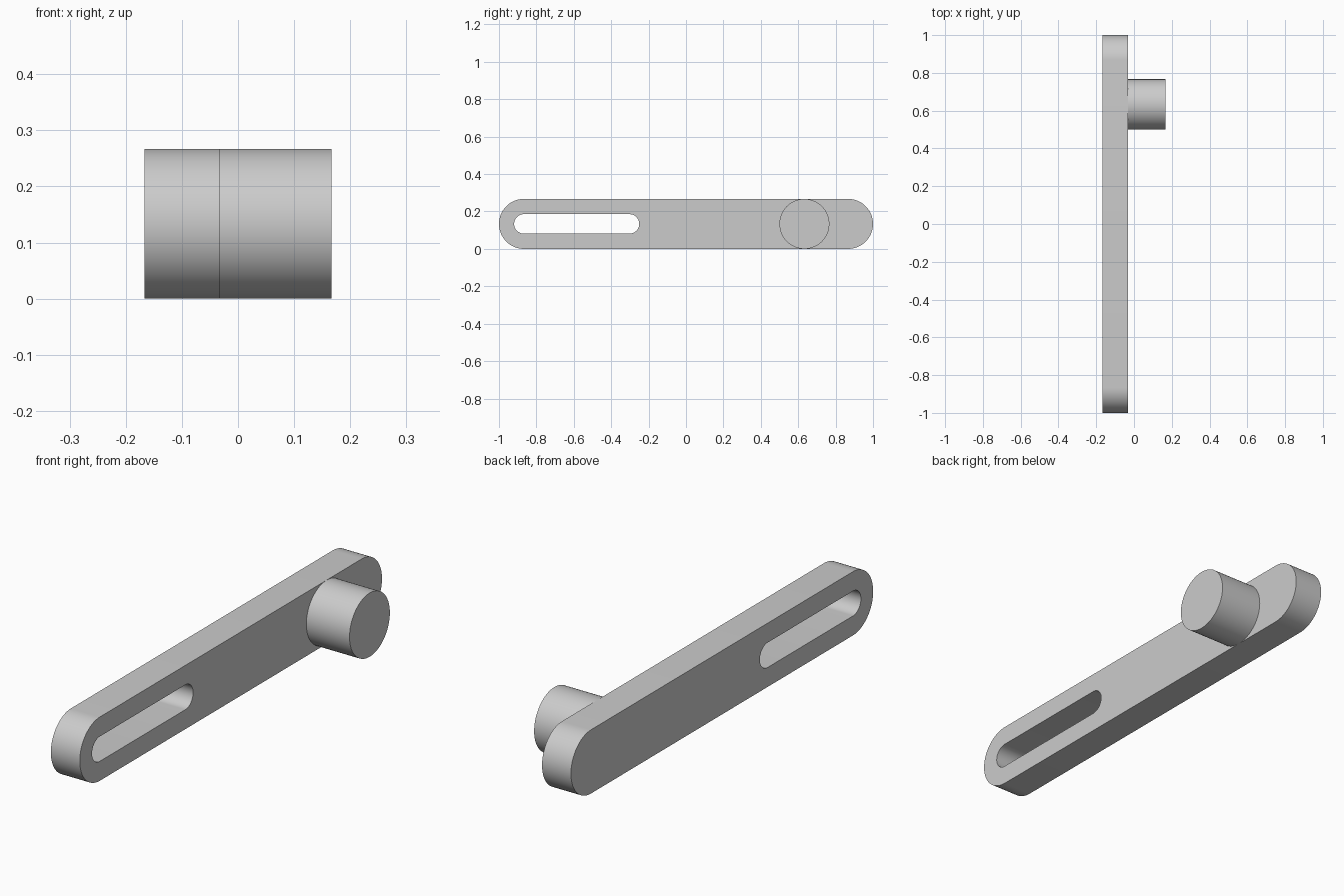
import bpy, bmesh, math

cube = bpy.data.objects.get("Cube")
if cube:
    bpy.data.objects.remove(cube, do_unlink=True)

metal = bpy.data.materials.new("light grey metal")
metal.use_nodes = True
GREY = (0.6, 0.6, 0.6, 1)
metal.diffuse_color = GREY
metal.node_tree.nodes["Principled BSDF"].inputs["Base Color"].default_value = GREY

R = 0.1335            # bar half height, also the pin radius
X_BACK, X_FACE, X_TIP = -0.167, -0.033, 0.167
STEPS = 32            # segments per half circle


def stadium(bm, x, y0, y1, radius):
    """Ring of vertices around a slot outline in the YZ plane."""
    ring = []
    for centre, start in ((y1, -math.pi / 2), (y0, math.pi / 2)):
        for i in range(STEPS + 1):
            a = start + math.pi * i / STEPS
            ring.append(bm.verts.new((x, centre + radius * math.cos(a), R + radius * math.sin(a))))
    return ring


def bridge(bm, a, b):
    for i in range(len(a)):
        j = (i + 1) % len(a)
        bm.faces.new((a[i], a[j], b[j], b[i]))


def finish(name, bm):
    bmesh.ops.recalc_face_normals(bm, faces=bm.faces)
    mesh = bpy.data.meshes.new(name)
    bm.to_mesh(mesh)
    bm.free()
    mesh.materials.append(metal)
    obj = bpy.data.objects.new(name, mesh)
    bpy.context.collection.objects.link(obj)
    bpy.ops.object.select_all(action='DESELECT')
    obj.select_set(True)
    bpy.context.view_layer.objects.active = obj
    bpy.ops.object.shade_smooth_by_angle(angle=math.radians(30))


# Round-ended bar with a through slot near the front
bm = bmesh.new()
outer = [stadium(bm, x, R - 1, 1 - R, R) for x in (X_BACK, X_FACE)]
slot = [stadium(bm, x, -0.867, -0.302, 0.052) for x in (X_BACK, X_FACE)]
bridge(bm, outer[0], outer[1])
bridge(bm, slot[0], slot[1])
for rim, hole in zip(outer, slot):
    bridge(bm, rim, hole)
finish("slotted_bar", bm)

# Round pin standing on the left face
bm = bmesh.new()
bmesh.ops.create_cone(bm, cap_ends=True, segments=2 * STEPS, radius1=R, radius2=R, depth=X_TIP - X_FACE)
for v in bm.verts:
    x, y, z = v.co
    v.co = (z + (X_FACE + X_TIP) / 2, y + 0.633, x + R)
finish("pin", bm)
